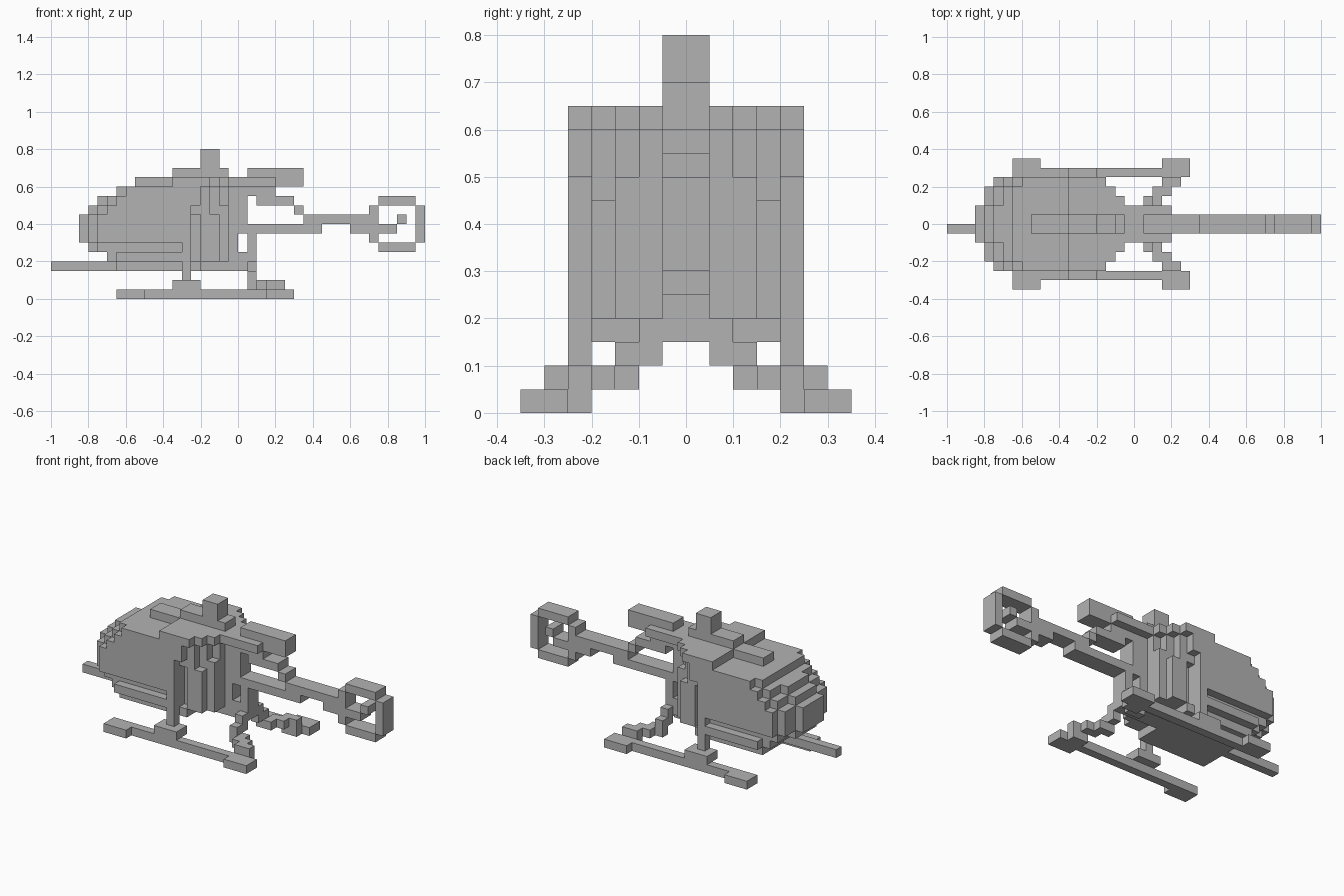
import bpy
import bmesh
from itertools import product
from mathutils import Vector

CELL = 0.05

default_cube = bpy.data.objects.get("Cube")
if default_cube:
    bpy.data.objects.remove(default_cube, do_unlink=True)

grey = bpy.data.materials.new("plain grey")
grey.use_nodes = True
colour = (0.45, 0.45, 0.45, 1)
grey.diffuse_color = colour
grey.node_tree.nodes["Principled BSDF"].inputs["Base Color"].default_value = colour


def fill(x, y, z):
    """All grid cells in a block given by its three cell ranges."""
    return set(product(range(*x), range(*y), range(*z)))


def paired(x, y, z):
    """A block together with its twin across the long centre plane."""
    near, far = y
    return fill(x, y, z) | fill(x, (-far, -near), z)


def middle(x, half, z):
    """A block centred across the long centre plane."""
    return fill(x, (-half, half), z)


def part(name, *blocks):
    """Skin the outside of the united blocks as one flat faced mesh."""
    cells = set().union(*blocks)
    bm = bmesh.new()
    for cell in cells:
        for axis in range(3):
            for side in (-1, 1):
                neighbour = list(cell)
                neighbour[axis] += side
                if tuple(neighbour) in cells:
                    continue
                u, v = (axis + 1) % 3, (axis + 2) % 3
                corners = []
                for du, dv in ((0, 0), (1, 0), (1, 1), (0, 1)):
                    point = Vector(cell)
                    point[axis] += max(side, 0)
                    point[u] += du
                    point[v] += dv
                    corners.append(bm.verts.new(point * CELL))
                bm.faces.new(corners if side > 0 else corners[::-1])
    bmesh.ops.remove_doubles(bm, verts=bm.verts, dist=CELL / 100)
    bmesh.ops.dissolve_limit(bm, angle_limit=0.01, verts=bm.verts, edges=bm.edges)
    mesh = bpy.data.meshes.new(name)
    bm.to_mesh(mesh)
    bm.free()
    mesh.materials.append(grey)
    obj = bpy.data.objects.new(name, mesh)
    bpy.context.collection.objects.link(obj)
    return obj


# Cabin: one rounded outline per layer, as (bottom, top, nose starts)
hull = []
for bottom, top, nose in ((4, 5, (-14, -14, -13)),
                          (5, 6, (-16, -15, None)),
                          (6, 9, (-17, -16, -15)),
                          (9, 10, (-16, -15, -14)),
                          (10, 11, (-15, -14, -13)),
                          (11, 12, (-13, -13, -12))):
    for start, half in zip(nose, (2, 4, 5)):
        if start is not None:
            hull.append(middle((start, -5), half, (bottom, top)))
part("cabin", *hull)

# Belly plate, keel and forward probe
part("belly_plate", middle((-13, -4), 4, (3, 4)))
part("keel", middle((-4, 2), 1, (3, 4)))
part("nose_probe", fill((-20, -4), (-1, 0), (3, 4)))

# Engine bay behind the cabin, with a pod on each side
part("engine_bay",
     middle((-5, -1), 3, (4, 10)),
     middle((-2, 0), 1, (4, 12)),
     middle((-1, 1), 1, (7, 12)))
part("engine_pods",
     paired((-4, -2), (3, 4), (4, 9)),
     paired((-5, -3), (1, 4), (9, 10)))

# Stepped roof that tapers towards the tail
steps = list(zip((5, 4, 3, 2), (-4, -3, -2, -1)))
part("rear_shoulders", *[middle((-5, end), half, (10, 12)) for half, end in steps])
part("roof", *[middle((-7, end + 1), half, (12, 13)) for half, end in steps],
     middle((-2, 4), 2, (12, 13)))
part("roof_ridge", middle((-11, -7), 1, (12, 13)))

# Rotor mast and exhaust
part("rotor_mast", middle((-7, -1), 1, (13, 14)), middle((-4, -2), 1, (14, 16)))
part("exhaust", middle((1, 7), 1, (12, 14)))

# Tail boom and the curved brace above it
part("tail_boom",
     middle((0, 9), 1, (7, 8)),
     middle((7, 15), 1, (8, 9)),
     middle((12, 17), 1, (7, 8)))
part("tail_brace",
     middle((0, 4), 1, (11, 12)),
     middle((2, 6), 1, (10, 11)),
     middle((6, 7), 1, (9, 10)))

# Tail rotor ring and its hub
part("tail_ring",
     middle((14, 15), 1, (6, 10)),
     middle((19, 20), 1, (6, 10)),
     middle((15, 19), 1, (10, 11)),
     middle((15, 19), 1, (5, 6)))
part("tail_hub", middle((17, 18), 1, (8, 9)))

# Landing skids with widened ends
part("skids",
     paired((-13, 6), (5, 6), (0, 1)),
     paired((-13, -10), (5, 7), (0, 1)),
     paired((3, 6), (5, 7), (0, 1)))

# Front legs run down the cabin sides to a foot block
part("front_legs",
     paired((-6, -5), (4, 5), (2, 6)),
     paired((-7, -4), (4, 6), (1, 2)))

# Rear legs step outwards from a post under the boom
part("rear_legs",
     middle((1, 2), 1, (3, 7)),
     middle((0, 2), 1, (4, 5)),
     paired((1, 2), (1, 2), (2, 4)),
     paired((1, 3), (2, 3), (1, 2)),
     paired((1, 2), (2, 3), (2, 3)),
     paired((2, 4), (3, 4), (1, 2)),
     paired((3, 5), (4, 5), (0, 2)))
